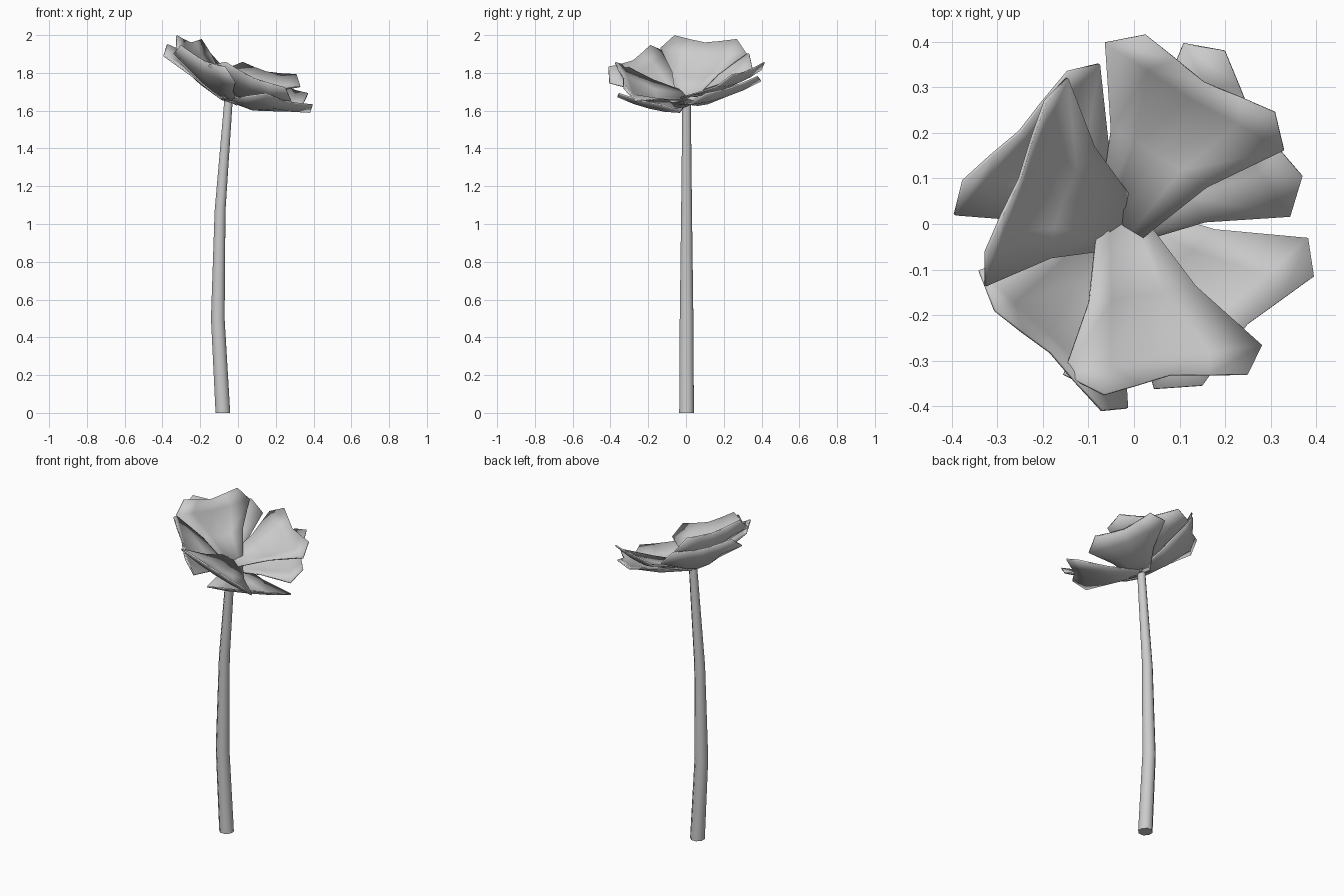
import bpy, bmesh, math
from mathutils import Vector

if "Cube" in bpy.data.objects:
    bpy.data.objects.remove(bpy.data.objects["Cube"])


def finish(bm, name, angle):
    mesh = bpy.data.meshes.new(name)
    bmesh.ops.recalc_face_normals(bm, faces=bm.faces)
    bm.to_mesh(mesh)
    bm.free()
    obj = bpy.data.objects.new(name, mesh)
    bpy.context.collection.objects.link(obj)
    bpy.ops.object.select_all(action='DESELECT')
    obj.select_set(True)
    bpy.context.view_layer.objects.active = obj
    bpy.ops.object.shade_smooth_by_angle(angle=math.radians(angle))
    return obj


def skin(bm, rows, closed):
    n = len(rows[0])
    for a, b in zip(rows, rows[1:]):
        for i in range(n if closed else n - 1):
            j = (i + 1) % n
            bm.faces.new((a[i], a[j], b[j], b[i]))


# Stem: tapered, gently bowed octagonal tube (x, z, radius)
def make_stem():
    bm = bmesh.new()
    rings = []
    for x, z, r in [(-.08, 0, .042), (-.107, .5, .039), (-.095, 1.07, .031), (-.05, 1.66, .024)]:
        rings.append([bm.verts.new((x + r * math.cos(k * math.pi / 4 + .39),
                                    .003 + r * math.sin(k * math.pi / 4 + .39), z))
                      for k in range(8)])
    skin(bm, rings, True)
    bm.faces.new(rings[0])
    bm.faces.new(rings[-1])
    finish(bm, "stem", 50)


# Petal profile: length at centre, length at edge, half width, dip at centre, dip at edge
ROWS = [(0, 0, .34, 0, 0),
        (.4, .42, .74, -.05, -.015),
        (.78, .82, 1.38, -.045, -.025),
        (.93, 1, 1, -.01, 0)]


# Petal: shared cupped, notched thin shell stretched from its base to two tip corners
def make_petal(name, base, left, right):
    base, left, right = Vector(base), Vector(left), Vector(right)
    across = (right - left) / 2
    along = (left + right) / 2 - base
    up = across.cross(along).normalized()
    bm = bmesh.new()
    layers = []
    for lift in (-.004, .004):
        rows = []
        for vc, ve, half, wc, we in ROWS:
            row = []
            for s in (-1, -.5, 0, .5, 1):
                v = vc + (ve - vc) * abs(s)
                w = wc + (we - wc) * s * s + lift
                row.append(bm.verts.new(base + across * half * s + along * v + up * w))
            rows.append(row)
        skin(bm, rows, False)
        layers.append(rows)
    # rim joining the two skins
    rims = [r[0] + [x[-1] for x in r[1:-1]] + r[-1][::-1] + [x[0] for x in r[-2:0:-1]]
            for r in layers]
    skin(bm, rims, True)
    finish(bm, name, 180)


make_stem()

# Three inner petals and four outer petals, placed by their tip corners
INNER = [((.025, .415, 1.855), (.31, .245, 1.79)),
         ((-.325, -.06, 1.997), (-.195, .27, 1.977)),
         ((.25, -.33, 1.72), (-.065, -.375, 1.855))]
OUTER = [((-.375, .095, 1.95), (-.145, .335, 1.9)),
         ((.2, .38, 1.78), (.37, .105, 1.69)),
         ((.395, -.115, 1.63), (.15, -.355, 1.69)),
         ((-.07, -.41, 1.83), (-.305, -.19, 1.945))]
for i, (l, r) in enumerate(INNER):
    make_petal(f"inner_petal_{i + 1}", (-.028, 0, 1.677), l, r)
for i, (l, r) in enumerate(OUTER):
    make_petal(f"outer_petal_{i + 1}", (-.045, 0, 1.65), l, r)
